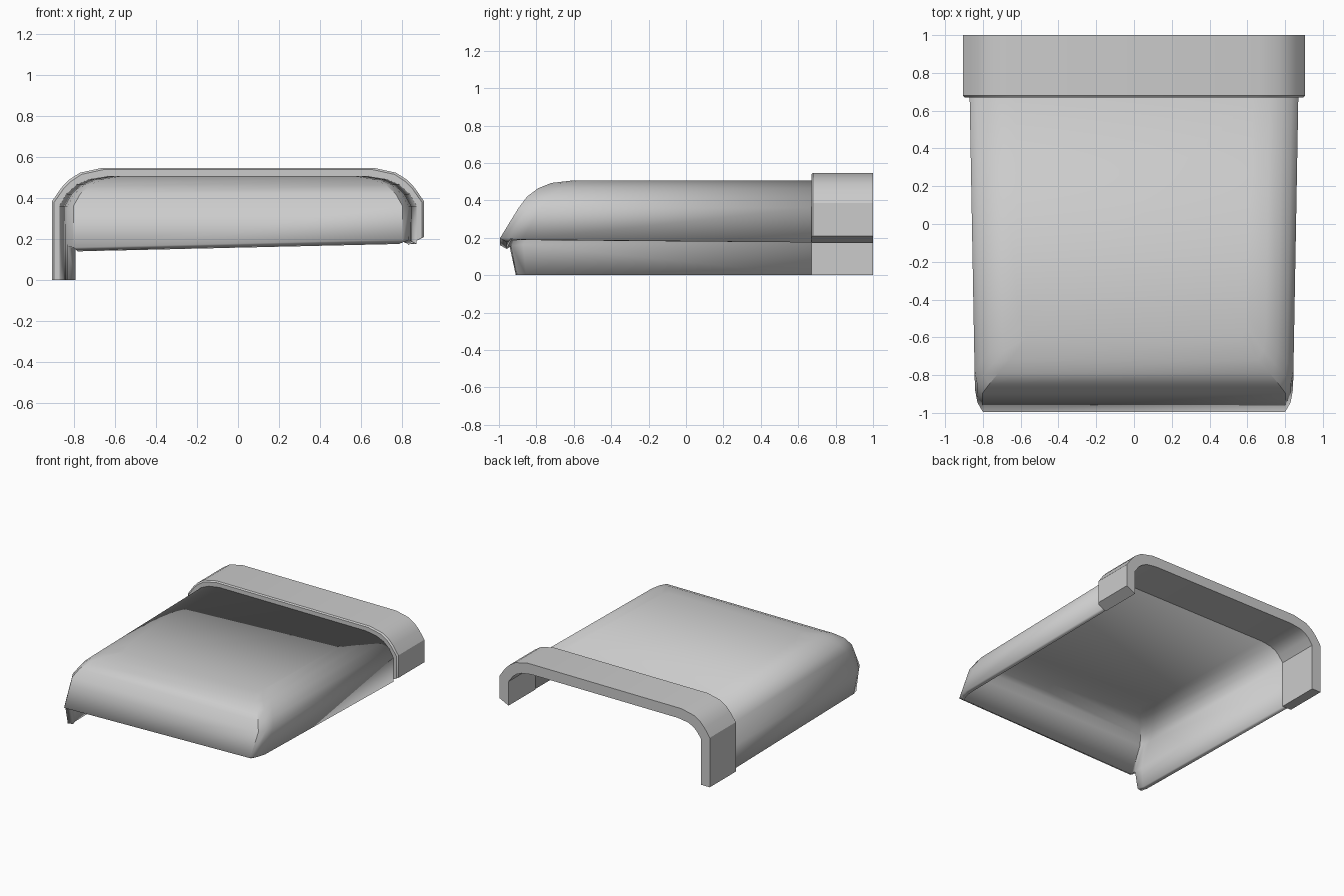
import bpy, math

if "Cube" in bpy.data.objects:
    bpy.data.objects.remove(bpy.data.objects["Cube"])


def make(name, verts, faces):
    mesh = bpy.data.meshes.new(name)
    mesh.from_pydata(verts, [], faces)
    mesh.update()
    ob = bpy.data.objects.new(name, mesh)
    bpy.context.collection.objects.link(ob)
    return ob


def smooth(ob, angle=32):
    bpy.ops.object.select_all(action='DESELECT')
    ob.select_set(True)
    bpy.context.view_layer.objects.active = ob
    bpy.ops.object.shade_smooth_by_angle(angle=math.radians(angle))


BACK = 0.67      # where the cover meets the rear band


def half_width(y):
    return 0.84 + 0.03 * (y + 1) / 1.67


def u_loop(z, inset, yf):
    """U-shaped plan outline at one height: left side, front, right side."""
    side = [(0.0, BACK), (0.0, yf + 0.12), (0.012, yf + 0.05), (0.04, yf)]
    left = [(-(half_width(y) - inset - c), y, z) for c, y in side]
    return left + [(-x, y, z) for x, y, z in reversed(left)]


# Cover shell: stacked U outlines (height, side inset, front y)
levels = [(0.18, 0, -0.995), (0.36, 0, -0.895), (0.42, 0.035, -0.85),
          (0.465, 0.085, -0.79), (0.493, 0.15, -0.72), (0.507, 0.24, -0.60)]
loops = [u_loop(*lv) for lv in levels]
# the lower lip rises from left to right along the front
lip_z = [0.175, 0.165, 0.162, 0.16, 0.197, 0.195, 0.19, 0.175]
loops[0] = [(x, y, z) for (x, y, _), z in zip(loops[0], lip_z)]
n = 8
verts = [v for loop in loops for v in loop]
faces = [(k * n + i, k * n + i + 1, (k + 1) * n + i + 1, (k + 1) * n + i)
         for k in range(len(loops) - 1) for i in range(n - 1)]
faces.append(tuple(range(len(verts) - n, len(verts))))
# long left skirt down to the ground
b = len(verts)
for (x, y, _), yy in zip(loops[0][:3], (BACK, -0.86, -0.91)):
    verts.append((x, yy, 0))
faces += [(b + i, b + i + 1, i + 1, i) for i in range(2)]
cover = make("cover_shell", verts, faces)
sol = cover.modifiers.new("Thickness", 'SOLIDIFY')
sol.thickness = 0.04
sol.offset = -1
sol.use_even_offset = True
smooth(cover)

# Rear band: thicker arch with a lightly chamfered front edge
arc_out = [(0.905, 0.385), (0.86, 0.45), (0.825, 0.487), (0.77, 0.523), (0.66, 0.547)]
arc_in = [(0.828, 0.36), (0.79, 0.41), (0.76, 0.435), (0.715, 0.455), (0.63, 0.467)]


def arch(arc, left_end, right_end):
    return ([left_end] + [(-x, z) for x, z in arc]
            + list(reversed(arc)) + [right_end])


outer = arch(arc_out, (-0.905, 0), (0.905, 0.21))
inner = arch(arc_in, (-0.828, 0), (0.828, 0.172))
shrunk = [(x * 0.989, z * 0.985) for x, z in outer]
m = len(outer)
rings = [(shrunk, BACK), (outer, BACK + 0.01), (outer, 1.0), (inner, 1.0), (inner, BACK)]
verts = [(x, y, z) for prof, y in rings for x, z in prof]
faces = []
for r in range(5):
    s = (r + 1) % 5
    faces += [(r * m + i, r * m + i + 1, s * m + i + 1, s * m + i) for i in range(m - 1)]
faces += [tuple(r * m for r in range(5)), tuple(r * m + m - 1 for r in reversed(range(5)))]
band = make("rear_band", verts, [tuple(reversed(f)) for f in faces])
smooth(band)
